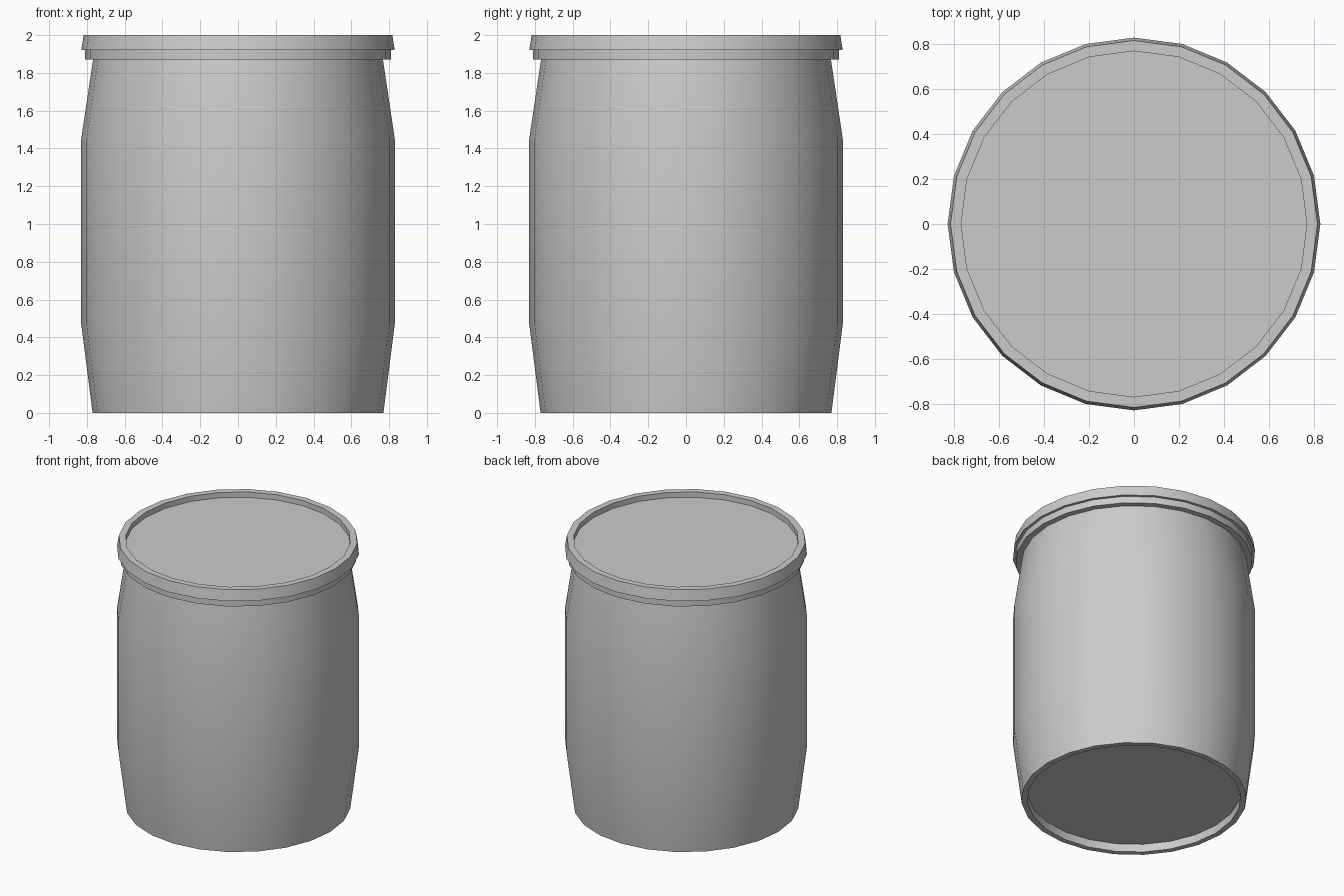
import bpy
import bmesh
from math import cos, sin, pi, radians

SIDES = 24

old = bpy.data.objects.get("Cube")
if old:
    bpy.data.objects.remove(old, do_unlink=True)


def make_material(name, colour):
    mat = bpy.data.materials.new(name)
    mat.use_nodes = True
    mat.diffuse_color = colour
    mat.node_tree.nodes["Principled BSDF"].inputs["Base Color"].default_value = colour
    return mat


def lathe(name, profile, mat, cap_start=False, cap_end=False):
    """Turn a (radius, height) profile around z, with optional flat end discs."""
    bm = bmesh.new()
    rings = []
    for r, z in profile:
        rings.append([bm.verts.new((r * cos(2 * pi * i / SIDES), r * sin(2 * pi * i / SIDES), z))
                      for i in range(SIDES)])
    for a, b in zip(rings, rings[1:]):
        for i in range(SIDES):
            j = (i + 1) % SIDES
            bm.faces.new((a[i], a[j], b[j], b[i]))
    if cap_start:
        bm.faces.new(rings[0][::-1])
    if cap_end:
        bm.faces.new(rings[-1])
    mesh = bpy.data.meshes.new(name)
    bm.to_mesh(mesh)
    bm.free()
    mesh.materials.append(mat)
    obj = bpy.data.objects.new(name, mesh)
    bpy.context.collection.objects.link(obj)
    bpy.ops.object.select_all(action='DESELECT')
    obj.select_set(True)
    bpy.context.view_layer.objects.active = obj
    bpy.ops.object.shade_smooth_by_angle(angle=radians(30))
    return obj


grey = make_material("plain grey", (0.6, 0.6, 0.6, 1))

# Barrel body: recessed base, foot rim, bulging wall running up under the lid
lathe("barrel_body",
      [(0.73, 0.06), (0.73, 0), (0.77, 0), (0.83, 0.47), (0.83, 1.45), (0.766, 1.88)],
      grey, cap_start=True)

# Lid: lower band, overhanging tapered rim and recessed top panel
lathe("barrel_lid",
      [(0.75, 1.87), (0.81, 1.87), (0.81, 1.92), (0.83, 1.92),
       (0.817, 2), (0.77, 2), (0.77, 1.96)],
      grey, cap_end=True)
